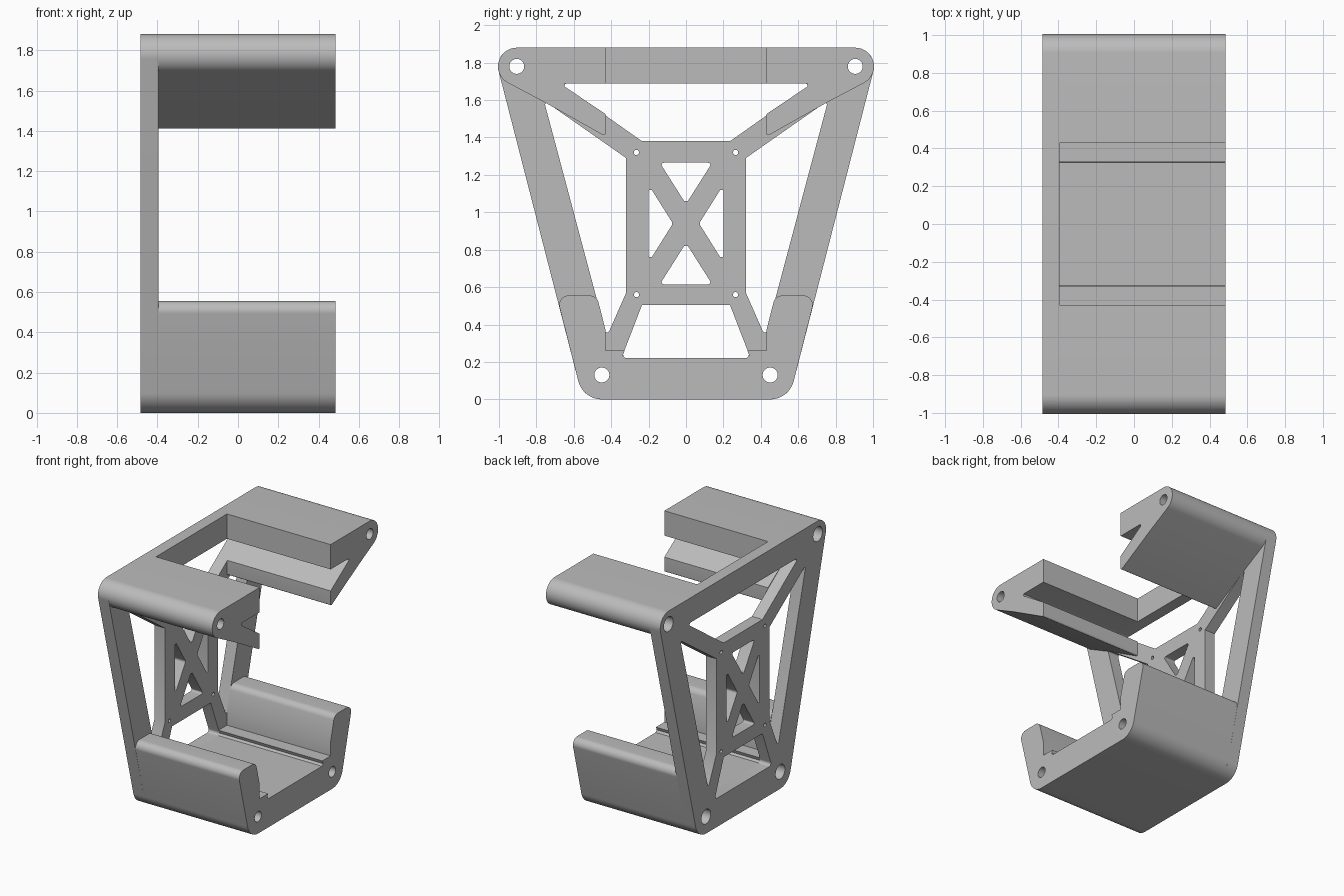
import bpy, bmesh
from math import sin, cos, tan, radians
from mathutils import Matrix, Vector
from mathutils.geometry import convex_hull_2d

cube = bpy.data.objects.get("Cube")
if cube:
    bpy.data.objects.remove(cube, do_unlink=True)

grey = bpy.data.materials.new("light grey plastic")
grey.use_nodes = True
grey.diffuse_color = (0.5, 0.5, 0.5, 1)
grey.node_tree.nodes["Principled BSDF"].inputs["Base Color"].default_value = (0.5, 0.5, 0.5, 1)

BACK, INNER, OPEN_END = -0.485, -0.395, 0.485
TOP_PIN, LOW_PIN = (0.905, 1.78), (0.45, 0.13)


def arc(c, r, a0, a1, n):
    angles = [radians(a0 + (a1 - a0) * i / n) for i in range(n + 1)]
    return [Vector((c[0] + r * cos(a), c[1] + r * sin(a))) for a in angles]


def circle(c, r, n=40):
    return arc(c, r, 0, 360, n)[:-1]


def mirror(points):
    return [Vector((-p[0], *p[1:])) for p in reversed(points)]


def rounded(corners, n=8):
    """Polygon from (y, z, radius) corners, with a fillet at each corner."""
    out = []
    for i, (y, z, r) in enumerate(corners):
        p = Vector((y, z))
        a = (Vector(corners[i - 1][:2]) - p).normalized()
        b = (Vector(corners[(i + 1) % len(corners)][:2]) - p).normalized()
        if r == 0:
            out.append(p)
            continue
        half = a.angle(b) / 2
        centre = p + (a + b).normalized() * (r / sin(half))
        start = p + a * (r / tan(half)) - centre
        end = p + b * (r / tan(half)) - centre
        sweep = start.angle(end)
        for k in range(n + 1):
            t = k / n
            v = (start * sin((1 - t) * sweep) + end * sin(t * sweep)) / sin(sweep)
            out.append(centre + v)
    return out


def extrude_profile(name, loops, x0, x1):
    """Solid from a y-z outline with holes, running from x0 to x1."""
    curve = bpy.data.curves.new(name, 'CURVE')
    curve.dimensions, curve.fill_mode = '2D', 'BOTH'
    curve.extrude = (x1 - x0) / 2
    for loop in loops:
        spline = curve.splines.new('POLY')
        spline.points.add(len(loop) - 1)
        for point, p in zip(spline.points, loop):
            point.co = (p[0], p[1], 0, 1)
        spline.use_cyclic_u = True
    temp = bpy.data.objects.new(name + " profile", curve)
    bpy.context.collection.objects.link(temp)
    bpy.context.view_layer.update()
    mesh = bpy.data.meshes.new_from_object(temp.evaluated_get(bpy.context.evaluated_depsgraph_get()))
    bpy.data.objects.remove(temp, do_unlink=True)

    # Stand the profile up: local x, y, z become y, z, x
    mesh.transform(Matrix(((0, 0, 1, (x0 + x1) / 2), (1, 0, 0, 0), (0, 1, 0, 0), (0, 0, 0, 1))))
    bm = bmesh.new()
    bm.from_mesh(mesh)
    bmesh.ops.remove_doubles(bm, verts=bm.verts, dist=0.0002)
    bmesh.ops.recalc_face_normals(bm, faces=bm.faces)
    bm.to_mesh(mesh)
    bm.free()
    mesh.materials.clear()
    mesh.materials.append(grey)
    obj = bpy.data.objects.new(name, mesh)
    bpy.context.collection.objects.link(obj)
    bpy.ops.object.select_all(action='DESELECT')
    obj.select_set(True)
    bpy.context.view_layer.objects.active = obj
    bpy.ops.object.shade_smooth_by_angle(angle=radians(30))
    return obj


# Side frame: outline wrapped around four corner bosses
bosses = []
for s in (1, -1):
    bosses += circle((s * TOP_PIN[0], TOP_PIN[1]), 0.1, 80)
    bosses += circle((s * LOW_PIN[0], LOW_PIN[1]), 0.13, 80)
frame = [[bosses[i] for i in convex_hull_2d(bosses)]]

# Windows lying across the centre line: upper, lower, and two of the cross brace
for half in ([(0.235, 1.38, 0), (0.675, 1.69, 0.012)],
             [(0.345, 0.22, 0.02), (0.235, 0.505, 0)],
             [(0.01, 1.06, 0.006), (0.14, 1.265, 0.012)],
             [(0.14, 0.615, 0.012), (0.01, 0.82, 0.006)]):
    frame.append(rounded(half + mirror(half)))

# Windows beside the centre line, and screw holes
side_window = rounded([(0.32, 1.29, 0), (0.32, 0.57, 0), (0.415, 0.355, 0.012),
                       (0.43, 0.36, 0.006), (0.76, 1.598, 0.01)])
brace_window = rounded([(0.2, 0.76, 0.006), (0.2, 1.12, 0.006), (0.183, 1.12, 0.006),
                        (0.07, 0.94, 0.02), (0.183, 0.76, 0.006)])
for loop in (side_window, brace_window, circle(TOP_PIN, 0.056), circle(LOW_PIN, 0.056),
             circle((0.265, 1.32), 0.014, 16), circle((0.265, 0.56), 0.014, 16)):
    frame += [loop, mirror(loop)]
extrude_profile("side_frame", frame, BACK, INNER)

# Upper arms: forked blocks with a pin hole
arm = arc(TOP_PIN, 0.1, 90, -61, 24) + rounded(
    [(0.755, 1.588, 0), (0.43, 1.405, 0.01), (0.43, 1.525, 0), (0.65, 1.673, 0.01),
     (0.65, 1.69, 0.005), (0.43, 1.69, 0), (0.43, 1.88, 0)])
pin = circle(TOP_PIN, 0.04)
extrude_profile("back_upper_arm", [arm, pin], INNER, OPEN_END)
extrude_profile("front_upper_arm", [mirror(arm), mirror(pin)], INNER, OPEN_END)

# Lower tray: floor, stepped ledges and leaning walls
half = [(0.551, 0, 0.13), (0.692, 0.555, 0.05), (0.477, 0.555, 0.05), (0.43, 0.37, 0),
        (0.43, 0.26, 0), (0.328, 0.26, 0), (0.338, 0.235, 0), (0.325, 0.22, 0)]
pin = circle(LOW_PIN, 0.04)
extrude_profile("lower_tray", [rounded(half + mirror(half), 14), pin, mirror(pin)], INNER, OPEN_END)
